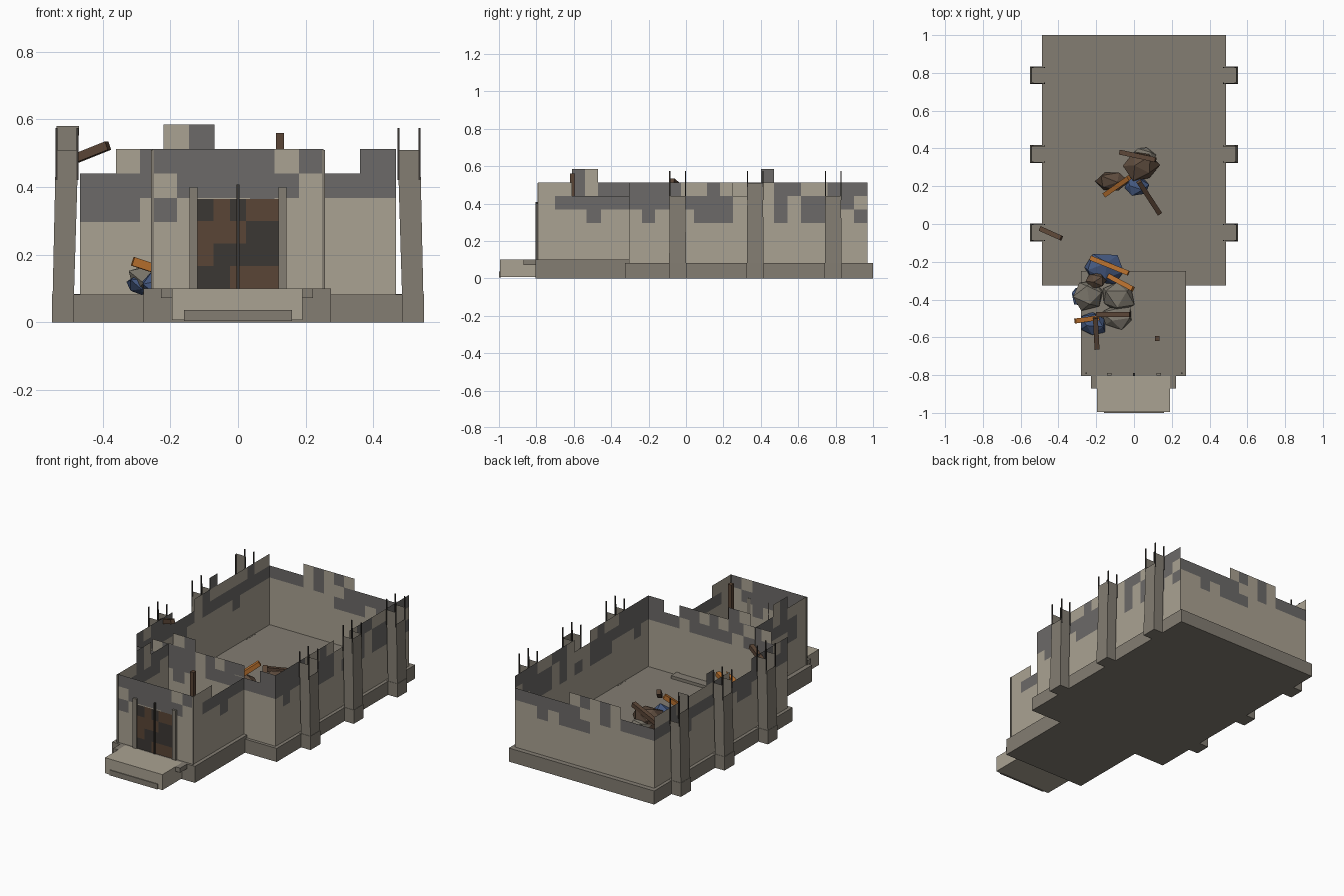
import bpy, bmesh, math, random
from mathutils import Vector, Matrix, Euler

if "Cube" in bpy.data.objects:
    bpy.data.objects.remove(bpy.data.objects["Cube"])
random.seed(4)

def mat(name, hexcol):
    m = bpy.data.materials.new(name)
    c = [int(hexcol[i:i + 2], 16) / 255 for i in (0, 2, 4)]
    m.diffuse_color = [((v + .055) / 1.055) ** 2.4 for v in c] + [1]
    m.use_nodes = True
    m.node_tree.nodes["Principled BSDF"].inputs["Base Color"].default_value = m.diffuse_color
    return m

PLASTER, SOOT = mat("plaster", "AAA292"), mat("soot", "6C6A68")
STONE, ROCK, BLUE = mat("stone", "837D72"), mat("rock", "7C776C"), mat("slate_blue", "44587F")
WOOD, CHAR = mat("wood", "5A4536"), mat("charred", "3B3733")
EARTH, ORANGE = mat("earth", "5E4C3E"), mat("fresh_wood", "B8702E")
CELL = .072

def finish(name, bm, *mats):
    me = bpy.data.meshes.new(name)
    bm.to_mesh(me)
    bm.free()
    for m in mats:
        me.materials.append(m)
    ob = bpy.data.objects.new(name, me)
    bpy.context.collection.objects.link(ob)
    return ob

def box(name, x0, x1, y0, y1, z0, z1, m):
    bm = bmesh.new()
    bmesh.ops.create_cube(bm, size=1)
    for v in bm.verts:
        v.co = ((x0 + x1) / 2 + v.co.x * (x1 - x0), (y0 + y1) / 2 + v.co.y * (y1 - y0),
                (z0 + z1) / 2 + v.co.z * (z1 - z0))
    return finish(name, bm, m)

def wall(name, p0, p1, runs, z0=.08):
    """Thin wall of square cells; runs = (length, cells high) giving the broken top."""
    bm = bmesh.new()
    p0 = Vector((*p0, 0))
    d = (Vector((*p1, 0)) - p0).normalized()
    s = 0
    for length, high in runs:
        n = max(1, round(length / CELL))
        for _ in range(n):
            a, b = p0 + d * s, p0 + d * (s + length / n)
            s += length / n
            # plain lower cell, then sooty cells toward the top
            levels = [z0] + [.08 + CELL * k for k in range(3, high + 1)]
            for k in range(len(levels) - 1):
                lo, hi = levels[k], levels[k + 1]
                vs = [bm.verts.new((q.x, q.y, z)) for q, z in ((a, lo), (b, lo), (b, hi), (a, hi))]
                f = bm.faces.new(vs)
                f.material_index = int(random.random() < (0, .3, .85, .6, .8)[k])
    bmesh.ops.remove_doubles(bm, verts=bm.verts, dist=.0001)
    return finish(name, bm, PLASTER, SOOT)

def beam(name, centre, length, yaw, pitch, m, t=.026):
    ob = box(name, -length / 2, length / 2, -t / 2, t / 2, -t / 2, t / 2, m)
    ob.location = centre
    ob.rotation_euler = (0, -math.radians(pitch), math.radians(yaw))
    return ob

def rock(name, centre, size, m):
    bm = bmesh.new()
    bmesh.ops.create_icosphere(bm, subdivisions=1, radius=1)
    rot = Euler((random.random(), random.random(), random.random() * 6)).to_matrix()
    for v in bm.verts:
        c = rot @ v.co * random.uniform(.8, 1.1)
        v.co = Vector(centre) + Vector(c[i] * size[i] for i in range(3))
    return finish(name, bm, m)

# foundations and entrance steps
box("hall_foundation", -.487, .487, -.325, 1, 0, .082, STONE)
box("porch_foundation", -.28, .275, -.805, -.25, 0, .1, STONE)
box("entrance_step", -.195, .19, -.995, -.8, .006, .1, PLASTER)
box("lower_step_edge", -.16, .16, -1, -.99, .004, .036, STONE)
for s, x in ((-1, -.21), (1, .205)):
    box("step_shoulder", x - .017, x + .017, -.87, -.8, .072, .1, STONE)

# main hall walls
X, Y0, Y1 = .467, -.306, .97
wall("hall_front_wall", (-X, Y0), (X, Y0), [(.107, 5), (.14, 6), (.15, 7), (.13, 6), (.30, 5), (.107, 6)])
wall("hall_right_wall", (X, Y0), (X, Y1), [(.556, 6), (.15, 5), (.57, 6)])
wall("hall_back_wall", (X, Y1), (-X, Y1), [(.367, 5), (.34, 6), (.227, 5)])
wall("hall_left_wall", (-X, Y1), (-X, Y0), [(.50, 6), (.07, 7), (.15, 6), (.21, 5), (.346, 6)])

# porch walls
PX, P0, P1 = .253, -.79, -.3
wall("porch_front_wall", (-PX, P0), (PX, P0), [(.506, 6)])
wall("porch_right_wall", (PX, P0), (PX, P1), [(.18, 6), (.31, 5)])
wall("porch_back_wall", (PX, P1), (-PX, P1), [(.2, 6), (.15, 5), (.156, 6)])
wall("porch_left_wall", (-PX, P1), (-PX, P0), [(.17, 6), (.14, 7), (.18, 6)])

# door of patched boards, jambs and centre post
bm = bmesh.new()
bmesh.ops.create_grid(bm, x_segments=5, y_segments=4, size=.5)
for f in bm.faces:
    f.material_index = int(random.random() < .4)
bmesh.ops.transform(bm, verts=bm.verts, matrix=Matrix.Translation((0, -.794, .2325))
                    @ Matrix.Rotation(math.pi / 2, 4, 'X') @ Matrix.Diagonal((.24, .265, 1, 1)))
finish("door", bm, WOOD, CHAR)
for x in (-.132, .132):
    box("door_jamb", x - .012, x + .012, -.802, -.788, .1, .4, STONE)
box("door_centre_post", -.004, .004, -.804, -.79, .1, .408, CHAR)
for x in (-.253, .253):
    box("porch_corner_trim", x - .004, x + .004, -.794, -.786, .1, .51, STONE)

# hollow broken buttresses, leaning slightly inward, with corner splinters
def buttress(s, y):
    box("buttress_base", *sorted((s * .46, s * .55)), y - .047, y + .047, 0, .083, STONE)
    bm = bmesh.new()
    def pt(inner, yy, z):
        t = (z - .08) / .5
        x = (.485 - .015 * t) if inner else (.548 - .011 * t)
        return bm.verts.new((s * x, y + yy * (.045 - .004 * t), z))
    corners = [(1, -1), (0, -1), (0, 1), (1, 1)]
    tops = random.choice([(.58, .50, .44), (.51, .51, .51), (.51, .44, .51)])
    for k in range(3):
        a, b = corners[k], corners[k + 1]
        f = [pt(*a, .08), pt(*b, .08), pt(*b, tops[k]), pt(*a, tops[k])]
        bm.faces.new(f if s > 0 else f[::-1])
    finish("buttress", bm, STONE)
    for x in (.474, .536):
        for yy in (-.042, .042):
            box("buttress_splinter", s * x - .003, s * x + .003, y + yy - .003, y + yy + .003, .42, .575, CHAR)

for y in (-.045, .37, .787):
    for s in (-1, 1):
        buttress(s, y)

# rubble piles: hall, then collapsed porch corner
for c, sz, m in [((.04, .31, .12), (.10, .09, .08), EARTH), ((-.12, .225, .11), (.10, .06, .06), EARTH),
                 ((.02, .2, .11), (.08, .06, .05), BLUE), ((.05, .36, .10), (.07, .05, .04), ROCK),
                 ((-.16, -.24, .11), (.12, .09, .06), BLUE), ((-.24, -.37, .12), (.09, .09, .06), ROCK),
                 ((-.09, -.38, .12), (.10, .09, .06), ROCK), ((-.2, -.3, .14), (.06, .05, .05), EARTH),
                 ((-.09, -.49, .12), (.09, .07, .05), ROCK), ((-.22, -.53, .11), (.08, .07, .05), BLUE),
                 ((-.29, -.38, .11), (.045, .06, .035), BLUE)]:
    rock("rubble_rock", c, sz, m)
for c, l, yaw, pitch, m in [((-.09, .2, .19), .19, 35, 35, ORANGE), ((.08, .14, .19), .23, 123, 30, WOOD),
                            ((.02, .36, .17), .20, -12, 15, WOOD), ((-.13, -.22, .17), .22, -22, 10, ORANGE),
                            ((-.07, -.31, .18), .16, -28, 25, ORANGE), ((-.11, -.48, .17), .18, 0, 12, WOOD),
                            ((-.25, -.505, .16), .13, 8, -18, ORANGE), ((-.2, -.58, .15), .17, 93, 15, WOOD),
                            ((-.44, -.05, .50), .13, -24, 20, WOOD)]:
    beam("fallen_beam", c, l, yaw, pitch, m)
box("charred_porch_post", .112, .136, -.62, -.594, .1, .56, WOOD)
